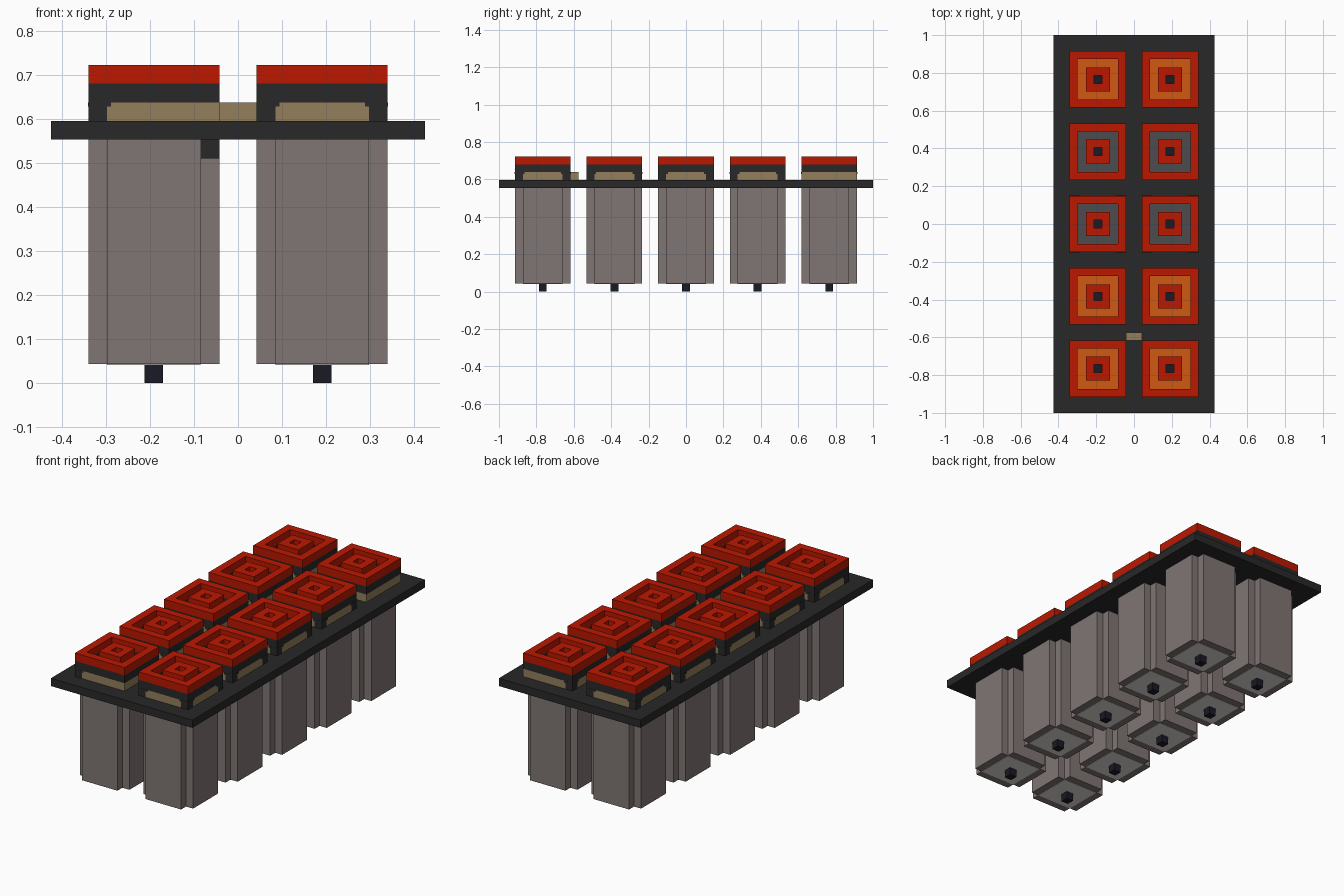
import bpy
import bmesh

U = 2 / 47          # size of one building block
THIN = 0.03         # plate thickness in blocks

cube = bpy.data.objects.get("Cube")
if cube:
    bpy.data.objects.remove(cube, do_unlink=True)


def material(name, r, g, b):
    def linear(c):
        c /= 255
        return c / 12.92 if c < 0.04 else ((c + 0.055) / 1.055) ** 2.4
    colour = (linear(r), linear(g), linear(b), 1)
    m = bpy.data.materials.new(name)
    m.use_nodes = True
    m.diffuse_color = colour
    m.node_tree.nodes["Principled BSDF"].inputs["Base Color"].default_value = colour
    return m


CHARCOAL = material("charcoal", 40, 40, 40)
STONE = material("warm_grey", 128, 118, 116)
PALE = material("pale_grey", 228, 220, 218)
RED = material("red", 188, 24, 0)
ORANGE = material("orange", 208, 90, 20)
SLATE = material("slate_grey", 76, 76, 78)
TAN = material("tan", 147, 127, 92)
NAVY = material("dark_navy", 25, 25, 36)


def finish(name, bm, mat, centre):
    bmesh.ops.recalc_face_normals(bm, faces=bm.faces)
    mesh = bpy.data.meshes.new(name)
    bm.to_mesh(mesh)
    bm.free()
    mesh.materials.append(mat)
    ob = bpy.data.objects.new(name, mesh)
    ob.location = (centre[0] * U, centre[1] * U, 0)
    bpy.context.collection.objects.link(ob)


def prism(name, outline, z0, z1, mat, centre=(0, 0)):
    """Extrude a flat outline upward, all in block units."""
    bm = bmesh.new()
    base = bm.faces.new([bm.verts.new((x * U, y * U, z0 * U)) for x, y in outline])
    top = bmesh.ops.extrude_face_region(bm, geom=[base])["geom"]
    verts = [g for g in top if isinstance(g, bmesh.types.BMVert)]
    bmesh.ops.translate(bm, verts=verts, vec=(0, 0, (z1 - z0) * U))
    finish(name, bm, mat, centre)


def rect(hx, hy):
    return [(-hx, -hy), (hx, -hy), (hx, hy), (-hx, hy)]


def box(name, hx, hy, z0, z1, mat, centre=(0, 0)):
    prism(name, rect(hx, hy), z0, z1, mat, centre)


def frame(name, outer, inner, z0, z1, mat, centre):
    """Square tube with an open middle."""
    bm = bmesh.new()
    loops = [[bm.verts.new((x * U, y * U, z * U)) for x, y in rect(h, h)]
             for h, z in ((outer, z0), (outer, z1), (inner, z1), (inner, z0))]
    for a, b in zip(loops, loops[1:] + loops[:1]):
        for i in range(4):
            j = (i + 1) % 4
            bm.faces.new((a[i], a[j], b[j], b[i]))
    finish(name, bm, mat, centre)


# square outline with its corners notched out
A, B = 2.5, 3.5
NOTCHED = [(-A, -B), (A, -B), (A, -A), (B, -A), (B, A), (A, A),
           (A, B), (-A, B), (-A, A), (-B, A), (-B, -A), (-A, -A)]

# deck plate
box("deck_plate", 10, 23.5, 13, 14, CHARCOAL)

# ten tubes in two columns
for row in range(-2, 3):
    for side in (-1, 1):
        c = (side * 4.5, row * 9)
        pocket = SLATE if row in (0, 1) else ORANGE

        # lower casing, tail plate and nozzle
        prism("tube_casing", NOTCHED, 1, 13, STONE, c)
        box("tail_plate", A, A, 1 - THIN, 1, PALE, c)
        box("nozzle", 0.5, 0.5, 0, 1, NAVY, c)

        # banded collar with corner posts that widen at the top
        prism("collar_band", NOTCHED, 14, 15, TAN, c)
        for px in (-1, 1):
            for py in (-1, 1):
                bare = ((row, side, px, py) == (-2, -1, 1, -1)
                        or (row, side, px) == (2, 1, 1))
                box("collar_post", 0.5, 0.5, 14, 15, TAN if bare else CHARCOAL,
                    (c[0] + px * 3, c[1] + py * 3))
                if not bare:
                    box("post_bracket", 0.62, 0.62, 14.78, 15, CHARCOAL,
                        (c[0] + px * 2.9, c[1] + py * 2.9))
        frame("collar_top", B, A, 15, 16, CHARCOAL, c)

        # hatch of nested frames around a deep pocket
        frame("hatch_frame", B, A, 16, 17, RED, c)
        box("pocket_floor", A, A, 15, 15 + THIN, pocket, c)
        frame("inner_frame", 1.5, 0.5, 15, 17, RED, c)
        box("hatch_core", 0.5, 0.5, 15, 16, NAVY, c)

# small block between the front tubes, and a bracket under the deck
box("deck_block", 1, 0.5, 14, 15, TAN, (0, -14))
box("under_bracket", 0.5, 0.5, 12, 13, CHARCOAL, (-1.5, -21))
